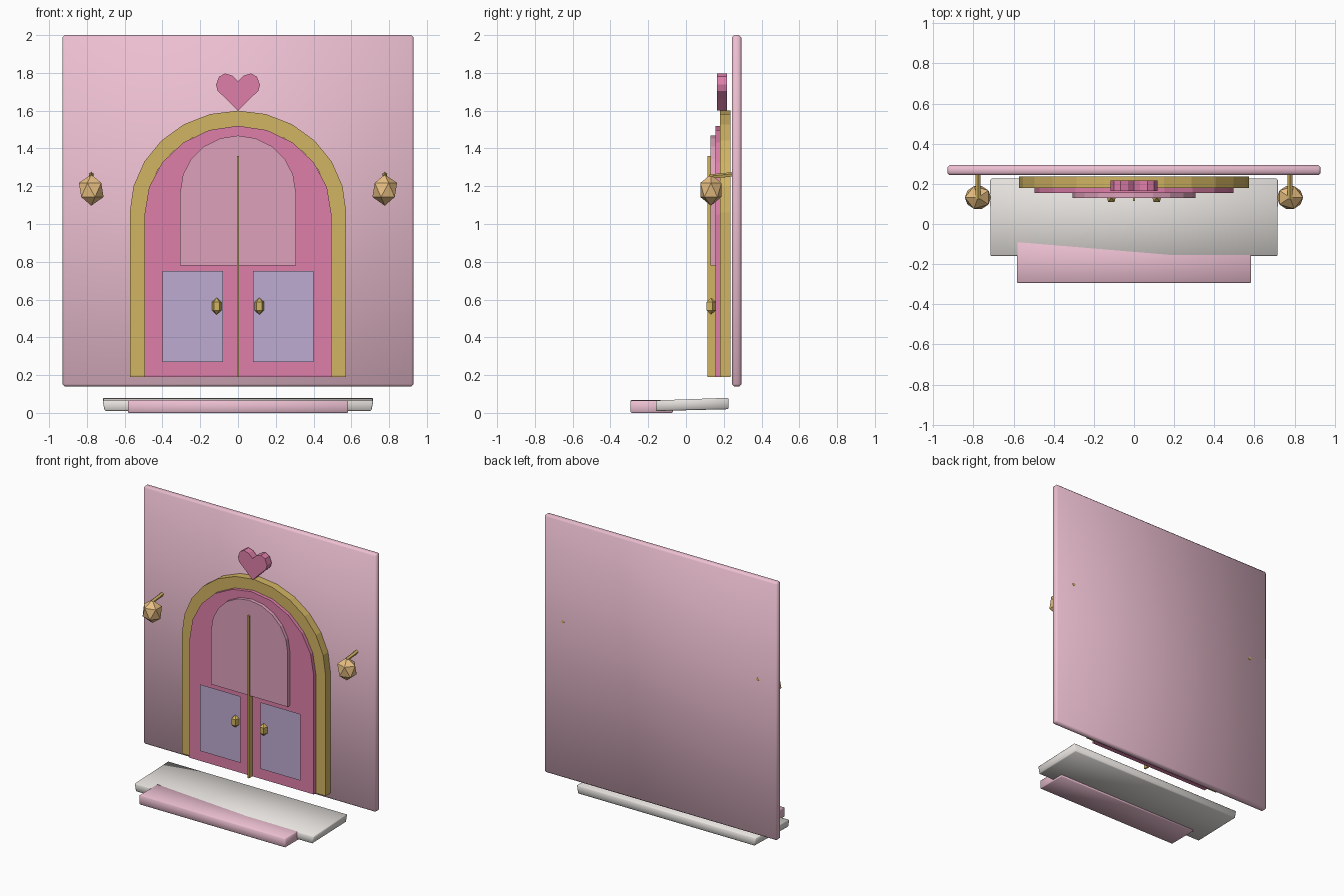
import bpy, bmesh, math
from mathutils import Vector

if "Cube" in bpy.data.objects:
    bpy.data.objects.remove(bpy.data.objects["Cube"])


def material(name, r, g, b):
    m = bpy.data.materials.new(name)
    m.diffuse_color = [(c / 255) ** 2.2 for c in (r, g, b)] + [1]
    m.use_nodes = True
    m.node_tree.nodes["Principled BSDF"].inputs["Base Color"].default_value = m.diffuse_color
    return m


PALE = material("pale_pink", 236, 190, 208)
PINK = material("pink", 222, 126, 168)
ROSE = material("rose", 222, 160, 186)
GOLD = material("gold", 208, 178, 98)
LILAC = material("lilac", 188, 170, 208)
AMBER = material("amber", 232, 190, 130)
WHITE = material("white", 232, 228, 224)


def finish(name, bm, mat, smooth=False):
    bmesh.ops.recalc_face_normals(bm, faces=bm.faces)
    me = bpy.data.meshes.new(name)
    bm.to_mesh(me)
    bm.free()
    me.materials.append(mat)
    ob = bpy.data.objects.new(name, me)
    bpy.context.collection.objects.link(ob)
    if smooth:
        bpy.ops.object.select_all(action='DESELECT')
        ob.select_set(True)
        bpy.context.view_layer.objects.active = ob
        bpy.ops.object.shade_smooth_by_angle(angle=math.radians(50))
    return ob


def prism(name, pts, y0, y1, mat):
    """Extrude an x-z outline from y0 to y1."""
    bm = bmesh.new()
    f = bm.faces.new([bm.verts.new((x, y0, z)) for x, z in pts])
    ext = bmesh.ops.extrude_face_region(bm, geom=[f])
    for v in ext["geom"]:
        if isinstance(v, bmesh.types.BMVert):
            v.co.y = y1
    return finish(name, bm, mat)


def box(name, lo, hi, mat, bevel=0, shape=None):
    """Box between two corners; shape may move its corners."""
    bm = bmesh.new()
    bmesh.ops.create_cube(bm, size=1)
    lo, hi = Vector(lo), Vector(hi)
    for v in bm.verts:
        v.co = Vector([lo[i] + (v.co[i] + .5) * (hi[i] - lo[i]) for i in range(3)])
        if shape:
            shape(v.co)
    if bevel:
        bmesh.ops.bevel(bm, geom=list(bm.edges), offset=bevel, segments=1, affect='EDGES')
    return finish(name, bm, mat, smooth=bevel > 0)


def arch(w, base, spring, top, n):
    curve = [(w * math.cos(math.pi * i / n), spring + (top - spring) * math.sin(math.pi * i / n))
             for i in range(n + 1)]
    return [(w, base)] + curve + [(-w, base)]


# wall
box("wall", (-.93, .243, .14), (.93, .293, 2), PALE, bevel=.012)

# arched frame: outline out and back along the inner arch
prism("arch_frame", arch(.573, .19, 1.06, 1.6, 12) + arch(.49, .19, 1.06, 1.515, 12)[::-1],
      .18, .236, GOLD)

# door and its upper panel
prism("door", arch(.495, .19, 1.05, 1.52, 10), .155, .187, PINK)
prism("upper_panel", arch(.306, .78, 1.17, 1.468, 10), .13, .16, ROSE)

# thin lower panels, knobs and wall lanterns on both sides
for side, s in (("left", -1), ("right", 1)):
    bm = bmesh.new()
    bm.faces.new([bm.verts.new((s * x, .14, z))
                  for x, z in ((.08, .27), (.40, .27), (.40, .75), (.08, .75))])
    panel = finish("lower_panel_" + side, bm, LILAC)
    if panel.data.polygons[0].normal.y > 0:
        panel.data.flip_normals()

    bm = bmesh.new()
    bmesh.ops.create_uvsphere(bm, u_segments=5, v_segments=3, radius=1)
    for v in bm.verts:
        v.co = (s * (.113 + v.co.x * .03), .132 + v.co.y * .032, .565 + v.co.z * .045)
    finish("knob_" + side, bm, GOLD)

    bm = bmesh.new()
    bmesh.ops.create_icosphere(bm, subdivisions=1, radius=1)
    for v in bm.verts:
        v.co = (s * (.777 + v.co.x * .073), .132 + v.co.y * .066, 1.18 + v.co.z * .083)
    finish("lantern_" + side, bm, AMBER)

    # bracket rod from lantern top into the wall
    bm = bmesh.new()
    bmesh.ops.create_cone(bm, cap_ends=True, segments=5, radius1=.013, radius2=.013, depth=.17)
    for v in bm.verts:
        x, y, z = v.co
        v.co = (s * .777 + x, .21 + z, 1.258 + y + z * .1)
    finish("lantern_bracket_" + side, bm, GOLD)

# strip between the door leaves
box("centre_strip", (-.006, .115, .19), (.006, .158, 1.36), GOLD)

# heart above the arch
half = [(.06, 1.66), (.108, 1.705), (.116, 1.738), (.1, 1.78), (.068, 1.797), (.03, 1.785)]
prism("heart", [(0, 1.6)] + half + [(0, 1.755)] + [(-x, z) for x, z in half[::-1]],
      .165, .217, PINK)


# steps with gently sloping tops
def slope_landing(c):
    if c.z > .05:
        c.z = .066 + (c.y + .16) * .036
    else:
        c.z = .01 + (c.y + .16) * .025
        c.x *= .985


def slope_step(c):
    if c.z > .05:
        c.z = .0685 - (c.x + .58) * .003


box("landing", (-.717, -.16, .01), (.717, .226, .08), WHITE, bevel=.006, shape=slope_landing)
box("lower_step", (-.583, -.293, 0), (.583, -.07, .07), PALE, bevel=.004, shape=slope_step)
